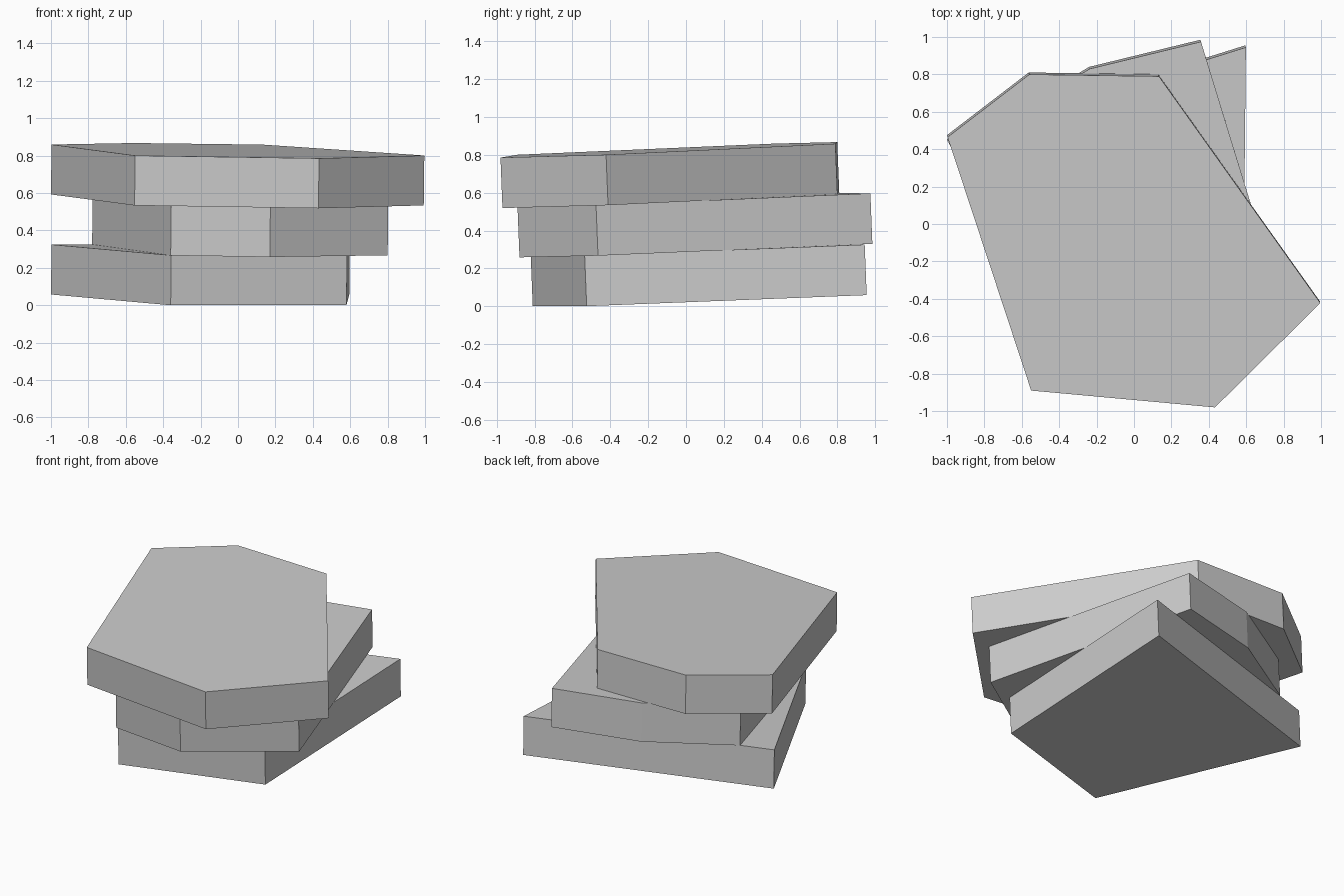
import bpy
import bmesh
from mathutils import Vector

cube = bpy.data.objects.get("Cube")
if cube:
    bpy.data.objects.remove(cube, do_unlink=True)

# One plain grey stone
stone = bpy.data.materials.new("grey stone")
stone.use_nodes = True
grey = (0.6, 0.6, 0.6, 1.0)
stone.diffuse_color = grey
stone.node_tree.nodes["Principled BSDF"].inputs["Base Color"].default_value = grey

# The whole stack leans together on one gently sloping plane
SLOPE_X, SLOPE_Y = -0.0118, 0.0395
BASE, THICK = 0.028, 0.267
RISE = Vector((-SLOPE_X, -SLOPE_Y, 1)).normalized() * THICK


def slab(name, outline, level):
    """Extrude a lower outline along the tilted normal, at a stack level."""
    bm = bmesh.new()
    base = BASE + level * THICK
    verts = [bm.verts.new((x, y, base + SLOPE_X * x + SLOPE_Y * y))
             for x, y in outline]
    face = bm.faces.new(verts)
    top = bmesh.ops.extrude_face_region(bm, geom=[face], use_keep_orig=True)
    moved = [g for g in top["geom"] if isinstance(g, bmesh.types.BMVert)]
    bmesh.ops.translate(bm, vec=RISE, verts=moved)
    bmesh.ops.recalc_face_normals(bm, faces=bm.faces)
    mesh = bpy.data.meshes.new(name)
    bm.to_mesh(mesh)
    bm.free()
    mesh.materials.append(stone)
    obj = bpy.data.objects.new(name, mesh)
    bpy.context.collection.objects.link(obj)
    return obj


# Four-sided bottom slab
slab("bottom_slab", [(-0.36, -0.81), (0.58, -0.525), (0.595, 0.955),
                     (-1.0, 0.455)], 0)

# Six-sided middle slab
slab("middle_slab", [(-0.36, -0.835), (0.17, -0.88), (0.8, -0.465),
                     (0.355, 0.985), (-0.24, 0.84), (-0.78, 0.515)], 1)

# Wide six-sided top slab
slab("top_slab", [(-1.0, 0.475), (-0.553, -0.88), (0.43, -0.97),
                  (0.993, -0.412), (0.13, 0.80), (-0.563, 0.81)], 2)
